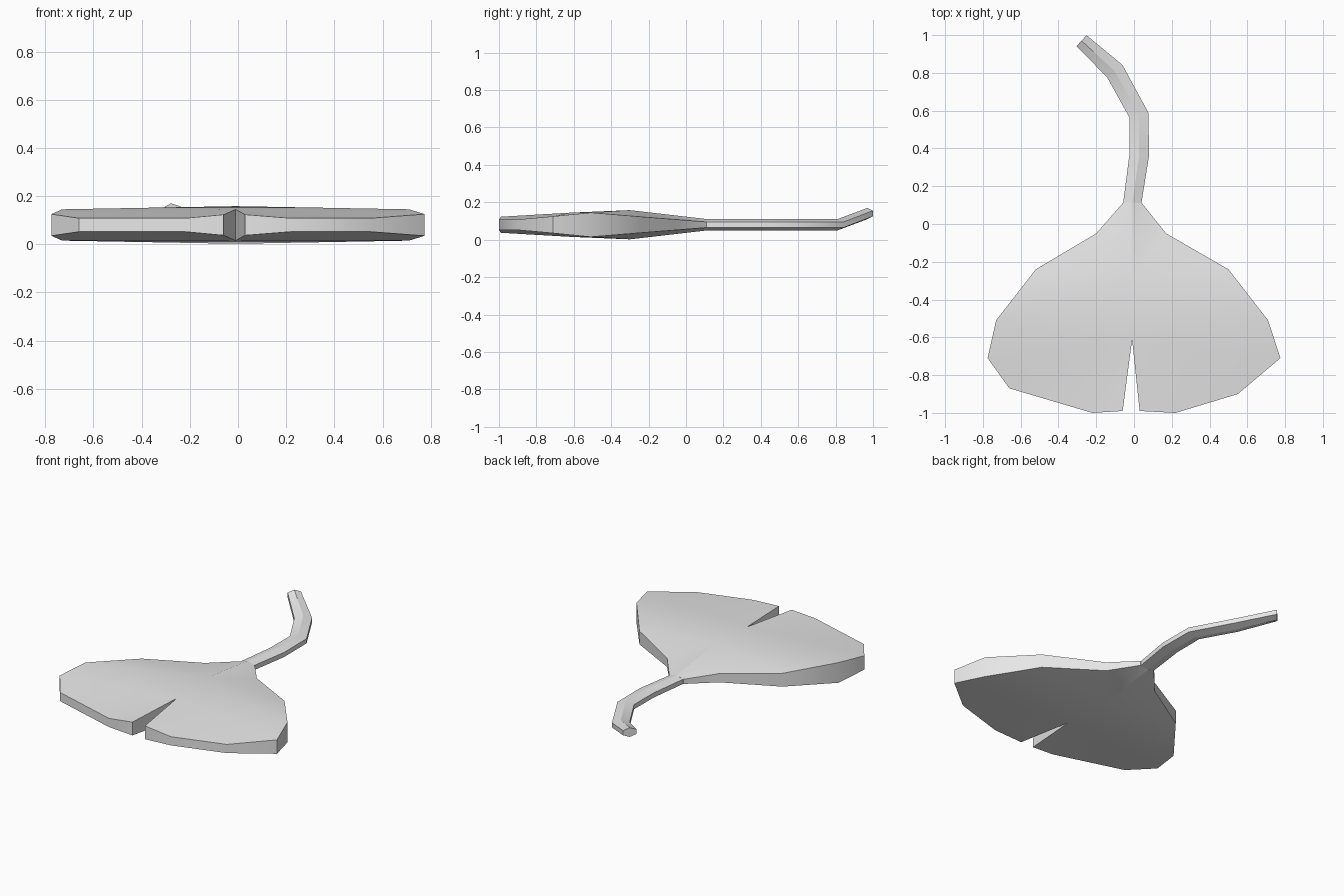
import bpy
import bmesh
import math
from mathutils import Vector

if "Cube" in bpy.data.objects:
    bpy.data.objects.remove(bpy.data.objects["Cube"])

MID = 0.08  # height of the leaf's middle plane

grey = bpy.data.materials.new("pale_grey")
grey.use_nodes = True
grey.diffuse_color = (0.8, 0.8, 0.8, 1)
grey.node_tree.nodes["Principled BSDF"].inputs["Base Color"].default_value = (0.8, 0.8, 0.8, 1)


def finish(name, bm):
    """Turn a bmesh into a shaded object."""
    bmesh.ops.recalc_face_normals(bm, faces=bm.faces)
    mesh = bpy.data.meshes.new(name)
    bm.to_mesh(mesh)
    bm.free()
    mesh.materials.append(grey)
    obj = bpy.data.objects.new(name, mesh)
    bpy.context.collection.objects.link(obj)
    bpy.ops.object.select_all(action='DESELECT')
    obj.select_set(True)
    bpy.context.view_layer.objects.active = obj
    bpy.ops.object.shade_smooth_by_angle(angle=math.radians(30))
    return obj


def build_leaf():
    # Outline from the neck round the left lobe, notch and right lobe: x, y, half thickness
    outline = [
        (-0.06, 0.11, 0.015), (-0.2, -0.05, 0.028), (-0.52, -0.24, 0.043),
        (-0.73, -0.51, 0.065), (-0.775, -0.71, 0.045), (-0.66, -0.87, 0.028),
        (-0.22, -1, 0.028), (-0.06, -0.99, 0.043),
        (-0.01, -0.61, 0.065),
        (0.03, -0.99, 0.043), (0.22, -1, 0.028), (0.55, -0.9, 0.028),
        (0.775, -0.71, 0.045), (0.71, -0.51, 0.065), (0.5, -0.24, 0.043),
        (0.17, -0.05, 0.028), (0.042, 0.11, 0.015), (-0.01, 0.115, 0.03),
    ]
    notch, left_side, right_side = 8, 3, 13
    bm = bmesh.new()
    skins = []
    for sign in (1, -1):
        ring = [bm.verts.new((x, y, MID + sign * h)) for x, y, h in outline]
        hub = bm.verts.new((-0.01, -0.3, MID + sign * 0.078))
        # Upper leaf fans out from the thick middle
        loop = ring[:left_side + 1] + [ring[notch]] + ring[right_side:]
        for a, b in zip(loop, loop[1:] + loop[:1]):
            bm.faces.new((hub, a, b))
        # Each lobe fans out from the notch
        for start, end in ((left_side, notch - 1), (notch + 1, right_side)):
            for i in range(start, end):
                bm.faces.new((ring[notch], ring[i], ring[i + 1]))
        skins.append(ring)
    # Rim wall
    top, bottom = skins
    for i in range(len(top)):
        j = (i + 1) % len(top)
        bm.faces.new((top[i], top[j], bottom[j], bottom[i]))
    return finish("leaf_blade", bm)


def build_stem():
    # Six-sided stem swept along a bent path
    path = [Vector(p) for p in (
        (-0.01, 0.105, MID), (0.027, 0.36, MID), (0.027, 0.575, MID),
        (-0.102, 0.81, MID), (-0.278, 0.97, 0.14))]
    bm = bmesh.new()
    rings = []
    for i, p in enumerate(path):
        into = (p - path[max(i - 1, 0)]).to_2d()
        out = (path[min(i + 1, len(path) - 1)] - p).to_2d()
        dirs = [d.normalized() for d in (into, out) if d.length > 0]
        along = sum(dirs, Vector((0, 0))).normalized()
        side = Vector((along.y, -along.x, 0))
        width = 0.06 if i in (1, 2, 3) else 0.055
        width = 0.046 if i == len(path) - 1 else width
        ring = []
        for k in range(6):
            a = math.tau * k / 6
            ring.append(bm.verts.new(p + side * math.sin(a) * width
                                     + Vector((0, 0, math.cos(a) * 0.03))))
        rings.append(ring)
    for r, s in zip(rings, rings[1:]):
        for k in range(6):
            n = (k + 1) % 6
            bm.faces.new((r[k], r[n], s[n], s[k]))
    bm.faces.new(rings[0])
    bm.faces.new(rings[-1])
    return finish("stem", bm)


build_leaf()
build_stem()
